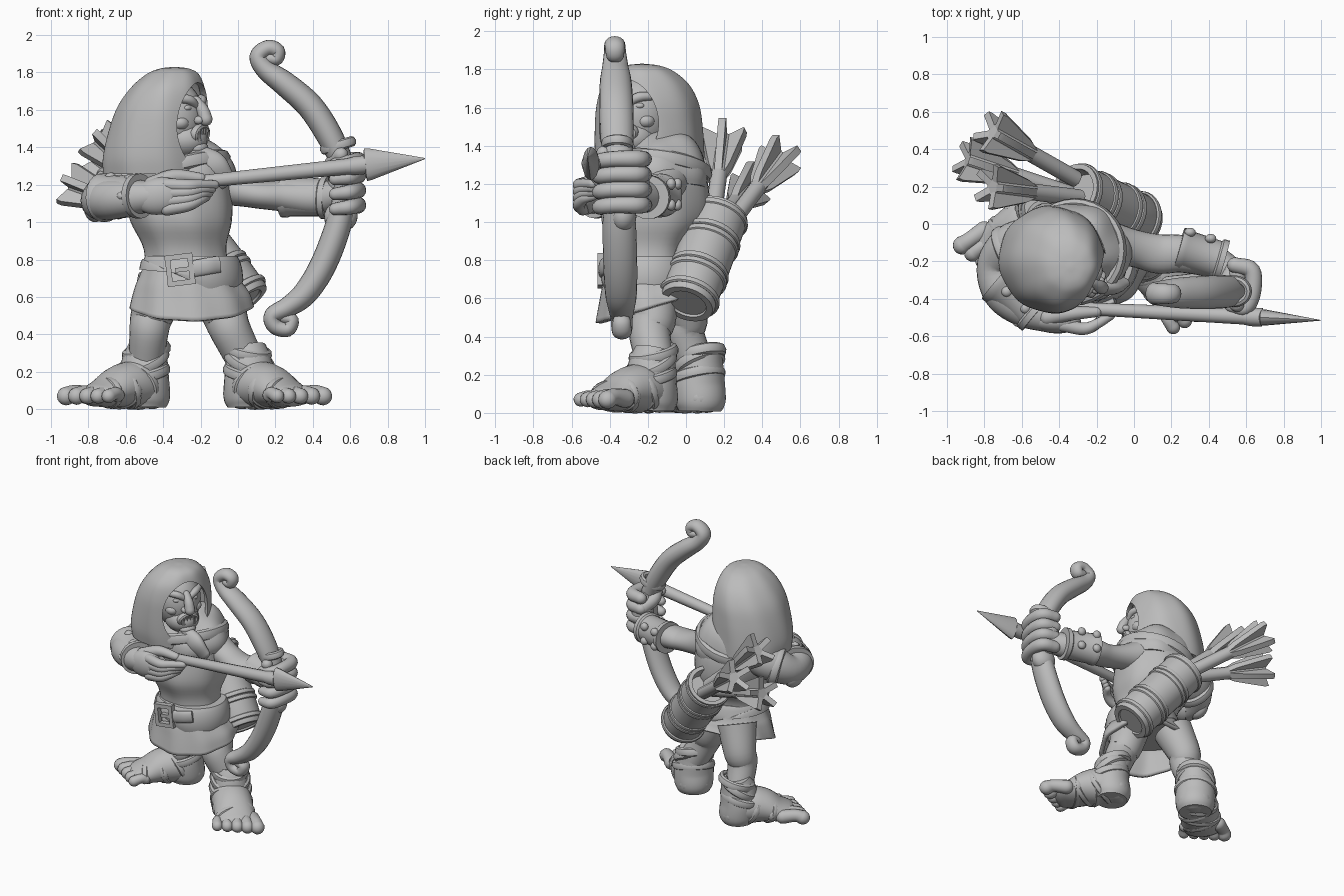
import bpy, bmesh, math
from mathutils import Vector as V, Matrix

if "Cube" in bpy.data.objects:
    bpy.data.objects.remove(bpy.data.objects["Cube"])

grey = bpy.data.materials.new("stone grey")
grey.use_nodes = True
grey.diffuse_color = (.5, .5, .5, 1)
grey.node_tree.nodes["Principled BSDF"].inputs["Base Color"].default_value = (.5, .5, .5, 1)
parts = []
UP = V((0, 0, 1))


def finish(name, bm):
    bmesh.ops.recalc_face_normals(bm, faces=bm.faces)
    me = bpy.data.meshes.new(name)
    bm.to_mesh(me)
    bm.free()
    ob = bpy.data.objects.new(name, me)
    bpy.context.collection.objects.link(ob)
    me.materials.append(grey)
    parts.append(ob)
    return ob


def basis(d, at=(0, 0, 0)):
    """Matrix whose x axis points along d and whose z axis stays upward."""
    x = V(d).normalized()
    y = (UP if abs(x.z) < .95 else V((0, 1, 0))).cross(x).normalized()
    m = Matrix((x, y, x.cross(y))).transposed().to_4x4()
    return Matrix.Translation(at) @ m


def blob(name, at, radii, d=(1, 0, 0)):
    bm = bmesh.new()
    bmesh.ops.create_uvsphere(bm, u_segments=24, v_segments=14, radius=1)
    bm.transform(basis(d, at) @ Matrix.Diagonal((*radii, 1)))
    return finish(name, bm)


def skin(bm, rings, caps=True):
    loops = [[bm.verts.new(p) for p in r] for r in rings]
    for a, b in zip(loops, loops[1:]):
        for i in range(len(a)):
            j = (i + 1) % len(a)
            bm.faces.new((a[i], a[j], b[j], b[i]))
    if caps:
        bm.faces.new(loops[0])
        bm.faces.new(loops[-1])


def tube(name, pts, ref=UP, rnd=False, n=24, steps=5, folds=0, depth=0., floor=None):
    """Smooth sweep through (x, y, z, radius along ref, radius across ref).
    With a floor the rings stay level and the shape is open below that height."""
    p = [V(q if len(q) == 5 else (*q, q[3])) for q in pts]
    p = [p[0] * 2 - p[1]] + p + [p[-1] * 2 - p[-2]]
    path = []
    for a, b, c, d in zip(p, p[1:], p[2:], p[3:]):
        for k in range(steps):
            t = k / steps
            path.append((b * 2 + (c - a) * t + (a * 2 - b * 5 + c * 4 - d) * t * t
                         + (b * 3 - a - c * 3 + d) * t ** 3) / 2)
    path.append(p[-2])
    pos = [V(q[:3]) for q in path]
    tan = [(pos[min(i + 1, len(pos) - 1)] - pos[max(i - 1, 0)]).normalized() for i in range(len(pos))]
    rows = [(q, UP if floor else t, s[3], s[4]) for q, t, s in zip(pos, tan, path)]
    if rnd:
        def cap(row, sign):
            q, t, a, b = row
            return [(q + t * sign * min(a, b) * math.sin(e), t, a * math.cos(e), b * math.cos(e))
                    for e in (.4, .8, 1.15, 1.45)]
        rows = cap(rows[0], -1)[::-1] + rows + cap(rows[-1], 1)
    rings = []
    for q, t, a, b in rows:
        u = (V(ref) - t * t.dot(V(ref))).normalized()
        v = t.cross(u)
        ring = []
        for i in range(n):
            w = math.tau * i / n
            f = 1 + depth * math.sin(folds * w + q.z * 5)
            ring.append(q + (u * a * math.cos(w) + v * b * math.sin(w)) * f)
        rings.append(ring)
    bm = bmesh.new()
    skin(bm, rings)
    if floor:
        bmesh.ops.delete(bm, geom=[f for f in bm.faces if f.calc_center_median().z < floor], context='FACES')
    return finish(name, bm)


def lathe(name, p0, p1, profile, n=24, flat=1.):
    """Turned shape from p0 to p1; profile holds (fraction along, radius)."""
    axis = V(p1) - V(p0)
    m = basis(axis, p0)
    rings = [[m @ V((t * axis.length, flat * r * math.cos(math.tau * i / n),
                     r * math.sin(math.tau * i / n))) for i in range(n)] for t, r in profile]
    bm = bmesh.new()
    skin(bm, rings)
    return finish(name, bm)


def band(name, at, d, ry, rz, thick):
    """Rounded ring around direction d."""
    m = basis(d, at)
    rings = []
    for i in range(33):
        w = math.tau * i / 32
        rings.append([m @ V((thick * 1.4 * math.sin(k * math.tau / 8),
                             (ry + thick * math.cos(k * math.tau / 8)) * math.cos(w),
                             (rz + thick * math.cos(k * math.tau / 8)) * math.sin(w))) for k in range(8)])
    bm = bmesh.new()
    skin(bm, rings, False)
    bmesh.ops.remove_doubles(bm, verts=bm.verts, dist=.0001)
    return finish(name, bm)


X = V((1, 0, 0))
# Tunic, skirt with a hem that rises to the back, and belt
tube("tunic", [(-.26, -.19, .66, .24, .2), (-.28, -.19, .85, .22, .2), (-.3, -.165, 1, .27, .275),
               (-.32, -.15, 1.15, .29, .275), (-.33, -.15, 1.28, .27, .24), (-.34, -.15, 1.42, .14, .14)],
     X, n=48, folds=7, depth=.015, floor=.6)
skirt = tube("skirt", [(-.25, -.19, .48, .33, .28), (-.25, -.19, .58, .31, .26), (-.26, -.19, .68, .275, .24),
                       (-.26, -.19, .8, .225, .2)], X, n=64, folds=9, depth=.02, floor=.481)
for v in skirt.data.vertices:
    v.co.z += max(0, .7 - v.co.z) * (v.co.y + .45) * 1.3
tube("belt", [(-.26, -.2, .69, .275, .24), (-.25, -.2, .72, .28, .245), (-.25, -.2, .79, .26, .23),
              (-.25, -.2, .82, .245, .215)], (1, 0, .15), n=48, steps=2)
tilt = Matrix.Rotation(-.12, 4, 'Y')
for dx, dz, sx, sz in ((-.06, 0, .014, .08), (.06, 0, .014, .08), (0, .07, .075, .014),
                       (0, -.07, .075, .014), (.02, 0, .045, .012)):
    bm = bmesh.new()
    bmesh.ops.create_cube(bm, size=2)
    bm.transform(Matrix.Translation((-.31, -.445, .745)) @ tilt @ Matrix.Translation((dx, 0, dz))
                 @ Matrix.Diagonal((sx, .02, sz, 1)))
    finish("belt_buckle", bm)
tube("belt_tail", [(-.24, -.44, .75, .045, .02), (-.16, -.435, .765, .045, .02), (-.1, -.41, .775, .045, .02)])

# Hood with an opening cut for the face, and the draped cowl
FWD, SIDE = V((.86, -.5, 0)), V((.5, .86, 0))
HEAD = V((-.37, -.225, 1.56))
hood = tube("hood", [(-.43, -.18, 1.24, .29, .28), (-.435, -.19, 1.35, .285, .285), (-.42, -.195, 1.5, .265, .28),
                     (-.4, -.2, 1.62, .24, .265), (-.375, -.21, 1.72, .195, .225), (-.35, -.22, 1.79, .14, .155),
                     (-.34, -.23, 1.82, .08, .09), (-.34, -.23, 1.83, .01, .01)],
            X, n=96, steps=6, folds=8, depth=.01, floor=1.25)
LOW = HEAD - UP * .05
cutter = lathe("face_cutter", LOW, LOW + FWD * .6, [(0, .23), (1, .25)], 48, .75)
for ob in (hood, skirt):
    ob.modifiers.new("thickness", 'SOLIDIFY').thickness = .03
cut = hood.modifiers.new("face_opening", 'BOOLEAN')
cut.object = cutter
bpy.context.view_layer.objects.active = hood
for mod in ("thickness", "face_opening"):
    bpy.ops.object.modifier_apply(modifier=mod)
parts.remove(cutter)
bpy.data.objects.remove(cutter)
tube("cowl", [(-.29, -.15, 1.17, .27, .26), (-.3, -.15, 1.23, .285, .27), (-.32, -.15, 1.31, .25, .25),
              (-.34, -.17, 1.37, .19, .2), (-.36, -.19, 1.42, .13, .14)], (1, -.3, 0), n=64, folds=6, depth=.03)
band("cowl_fold", (-.32, -.15, 1.28), (-.25, .12, 1), .26, .26, .03)
tube("cowl_point", [(-.22, -.33, 1.35, .07, .05), (-.14, -.33, 1.29, .09, .05), (-.07, -.31, 1.22, .06, .03)], X, True)


# Face, placed in its own forward / sideways / up frame
def face(f, s, u):
    return HEAD + FWD * f + SIDE * s + UP * u


blob("head", face(.01, 0, 0), (.185, .165, .21), FWD)
blob("jaw", face(.09, 0, -.12), (.135, .12, .1), FWD)
blob("chin", face(.19, 0, -.165), (.045, .06, .035), FWD)
tube("nose", [(*face(.17, 0, .09), .025), (*face(.21, 0, .04), .033), (*face(.23, 0, -.01), .036)], SIDE, True)
band("lips", face(.195, 0, -.09), FWD + UP * -.2, .065, .042, .016)
for s in (-1, 1):
    tube("brow", [(*face(.18, s * .02, .065), .02), (*face(.165, s * .07, .095), .025),
                  (*face(.11, s * .13, .1), .02)], UP, True)
    blob("eye", face(.155, s * .065, .05), (.022, .03, .018), FWD)
    blob("cheek", face(.12, s * .085, -.03), (.05, .05, .04), FWD)
    blob("nostril", face(.2, s * .03, -.015), (.03, .02, .022), FWD)
    for k in (.012, .038):
        lathe("tooth", face(.21, s * k, -.125), face(.215, s * k, -.085), [(0, .014), (1, .004)], 8)
        lathe("tooth", face(.21, s * k, -.06), face(.215, s * k, -.095), [(0, .014), (1, .005)], 8)

# Legs, wrapped boots and toes
tube("left_leg", [(-.13, -.19, .68, .14), (-.07, -.17, .5, .12), (-.04, -.19, .42, .11), (.04, -.16, .26, .1)], X)
tube("right_leg", [(-.4, -.05, .68, .14), (-.46, 0, .5, .115), (-.475, -.01, .42, .105), (-.49, .05, .26, .095)], X)
for side, ax, ay, d, inner in (("left", .05, -.17, V((.67, -.74, 0)), -1), ("right", -.49, .08, V((-.75, -.66, 0)), 1)):
    at, s = V((ax, ay, 0)), UP.cross(d) * inner

    def foot(f, w, z):
        return at + d * f + s * w + UP * z

    tube(side + "_ankle_wrap", [(*foot(.01, 0, .01), .11, .115), (*foot(.01, 0, .06), .135, .135),
                                (*foot(.02, 0, .15), .135, .14), (*foot(.01, 0, .25), .125, .125),
                                (*foot(-.01, 0, .33), .105, .105)], d)
    tube(side + "_foot", [(*foot(-.04, 0, .08), .08, .12), (*foot(.08, 0, .125), .125, .14),
                          (*foot(.18, 0, .12), .118, .14), (*foot(.28, 0, .09), .085, .14),
                          (*foot(.35, 0, .075), .062, .135)], UP, True)
    for k, z in enumerate((.31, .26, .19)):
        band(side + "_ankle_fold", foot(.015 * k, 0, z), (d.x * .3, d.y * .3, 1 - .5 * (k % 2)), .112 + .01 * k,
             .112 + .008 * k, .022)
    for k in range(4):
        f = .09 + .06 * k
        band(side + "_foot_wrap", foot(f, 0, .125 - .012 * k), d + UP * (-.5 + .1 * k) + s * (.3 * (-1) ** k),
             .138, .125 - .017 * k, .015)
    for k in range(5):
        w, r = (k - 2) * .06, .05 - .003 * k
        tip = .47 - .015 * k
        tube(side + "_toe", [(*foot(.31, w, .075), r), (*foot(tip - .07, w * 1.1, .085), r * .88),
                             (*foot(tip - .02, w * 1.15, .07), r)], UP, True, 14)

# Left arm reaching out to the bow
tube("left_arm", [(-.17, -.1, 1.22, .13), (0, -.13, 1.17, .085, .1), (.13, -.16, 1.145, .075, .105),
                  (.26, -.16, 1.14, .085, .1), (.42, -.2, 1.13, .09), (.54, -.27, 1.15, .075)], UP, True)
lathe("left_bracer", (.24, -.13, 1.14), (.48, -.2, 1.13),
      [(0, .09), (0, .115), (.12, .115), (.16, .108), (.84, .102), (.88, .115), (1, .115), (1, .09)])
for dx in (.3, .41):
    for z in (.06, -.05):
        blob("bracer_stud", (dx, -.045 - (dx - .3) * .3, 1.14 + z), (.03, .025, .03))
blob("left_palm", (.56, -.27, 1.2), (.08, .08, .15))
for k in range(4):
    z = 1.09 + .08 * k
    tube("left_finger", [(.54, -.22, z, .042), (.63, -.25, z, .046), (.635, -.37, z, .043),
                         (.595, -.45, z - .01, .04), (.52, -.44, z - .02, .033)], UP, True, 16)
tube("left_thumb", [(.54, -.24, 1.25, .05), (.5, -.33, 1.3, .045), (.55, -.43, 1.36, .04)], UP, True, 16)
blob("left_hand_heel", (.55, -.33, 1.03), (.085, .09, .07), (.3, 0, -1))

# Right arm drawing the arrow
tube("right_arm", [(-.5, -.1, 1.24, .13), (-.64, -.12, 1.19, .13), (-.735, -.22, 1.12, .105), (-.7, -.36, 1.12, .11),
                   (-.59, -.45, 1.13, .1), (-.46, -.5, 1.14, .08)], UP, True)
lathe("right_bracer", (-.73, -.3, 1.13), (-.52, -.48, 1.14),
      [(0, .1), (0, .13), (.12, .13), (.16, .122), (.84, .108), (.88, .12), (1, .12), (1, .09)])
for x, y, z in ((-.68, -.36, 1.24), (-.58, -.45, 1.23), (-.71, -.43, 1.14), (-.62, -.52, 1.14)):
    blob("bracer_stud", (x, y, z), (.03, .03, .025))
band("right_sleeve_fold", (-.67, -.15, 1.16), (-1, -.5, -.3), .125, .125, .025)
blob("right_elbow", (-.765, -.22, 1.08), (.06, .09, .08))
blob("right_palm", (-.42, -.52, 1.14), (.14, .065, .1), (1, -.05, .15))
for k in range(4):
    z = 1.07 + .043 * k
    tube("right_finger", [(-.38, -.54, z, .036), (-.27, -.56, z * .8 + .235, .034),
                          (-.2, -.535, z * .6 + .48, .028), (-.17 + .015 * k, -.49, z * .5 + .6, .024)], UP, True, 14)
tube("right_thumb", [(-.46, -.5, 1.2, .045), (-.34, -.48, 1.245, .038), (-.2, -.47, 1.235, .028)], UP, True, 14)

# Bow with curled tips
top = [(.17, 1.875), (.205, 1.875), (.21, 1.915), (.16, 1.93), (.108, 1.885), (.15, 1.815), (.25, 1.74), (.385, 1.62),
       (.49, 1.46), (.56, 1.3)]
low = [(.57, 1.16), (.535, .98), (.455, .77), (.36, .62), (.265, .545), (.185, .5), (.2, .443), (.265, .428),
       (.287, .475), (.25, .49)]
rt = [.035, .038, .041, .044, .047, .055, .066, .071, .07, .06]
tube("bow", [(x, -.335 - .025 * (z - .4), z, r * 1.25, r)
             for (x, z), r in zip(top + low, rt + rt[::-1])], (0, 1, 0), True, 20)
band("bow_grip_wrap", (.535, -.36, 1.41), (-.3, 0, 1), .08, .065, .02)

# Drawn arrow
TAIL, TIP = V((-.31, -.45, 1.205)), V((1, -.515, 1.34))
lathe("arrow_shaft", TAIL, TAIL.lerp(TIP, .76), [(0, .02), (.03, .033), (.9, .043), (.94, .05), (1, .05)], 12)
lathe("arrow_head", TAIL.lerp(TIP, .75), TIP, [(0, .045), (.03, .088), (.1, .085), (1, .003)], 16, .5)

# Quiver with bands
B, M = V((.04, .005, .57)), V((-.32, .175, 1.04))
lathe("quiver", B, M, [(.02, .085), (.02, .1), (0, .105), (0, .14), (.03, .147), (.4, .153), (1, .153), (1, .125),
                       (.85, .12)], 32)
for t in (.08, .3, .36, .66, .72, .95):
    band("quiver_band", B.lerp(M, t), M - B, .151, .151, .013)

# Spare arrows with star-shaped fletching
for end, start in (((-.77, .5, 1.35), (-.31, .24, 1)), ((-.91, .35, 1.2), (-.34, .16, 1)),
                   ((-.77, .2, 1.45), (-.29, .14, 1.02))):
    end, start = V(end), V(start)
    axis = (end - start).normalized()
    lathe("spare_arrow", start, end - axis * .02, [(0, .045), (1, .045)], 10)
    for k in range(5):
        bm = bmesh.new()
        outline = [bm.verts.new((a, -.02, r)) for a, r in
                   ((-.33, .03), (-.25, .065), (-.02, .122), (.01, .12), (-.02, .03))]
        f = bm.faces.new(outline)
        ext = bmesh.ops.extrude_face_region(bm, geom=[f])["geom"]
        bmesh.ops.translate(bm, vec=(0, .04, 0), verts=[g for g in ext if isinstance(g, bmesh.types.BMVert)])
        bm.transform(basis(axis, end) @ Matrix.Rotation(k * math.tau / 5, 4, 'X'))
        finish("fletching", bm)

# Smooth shading with crisp edges
bpy.ops.object.select_all(action='DESELECT')
for ob in parts:
    ob.select_set(True)
bpy.context.view_layer.objects.active = parts[0]
bpy.ops.object.shade_smooth_by_angle(angle=math.radians(40))
